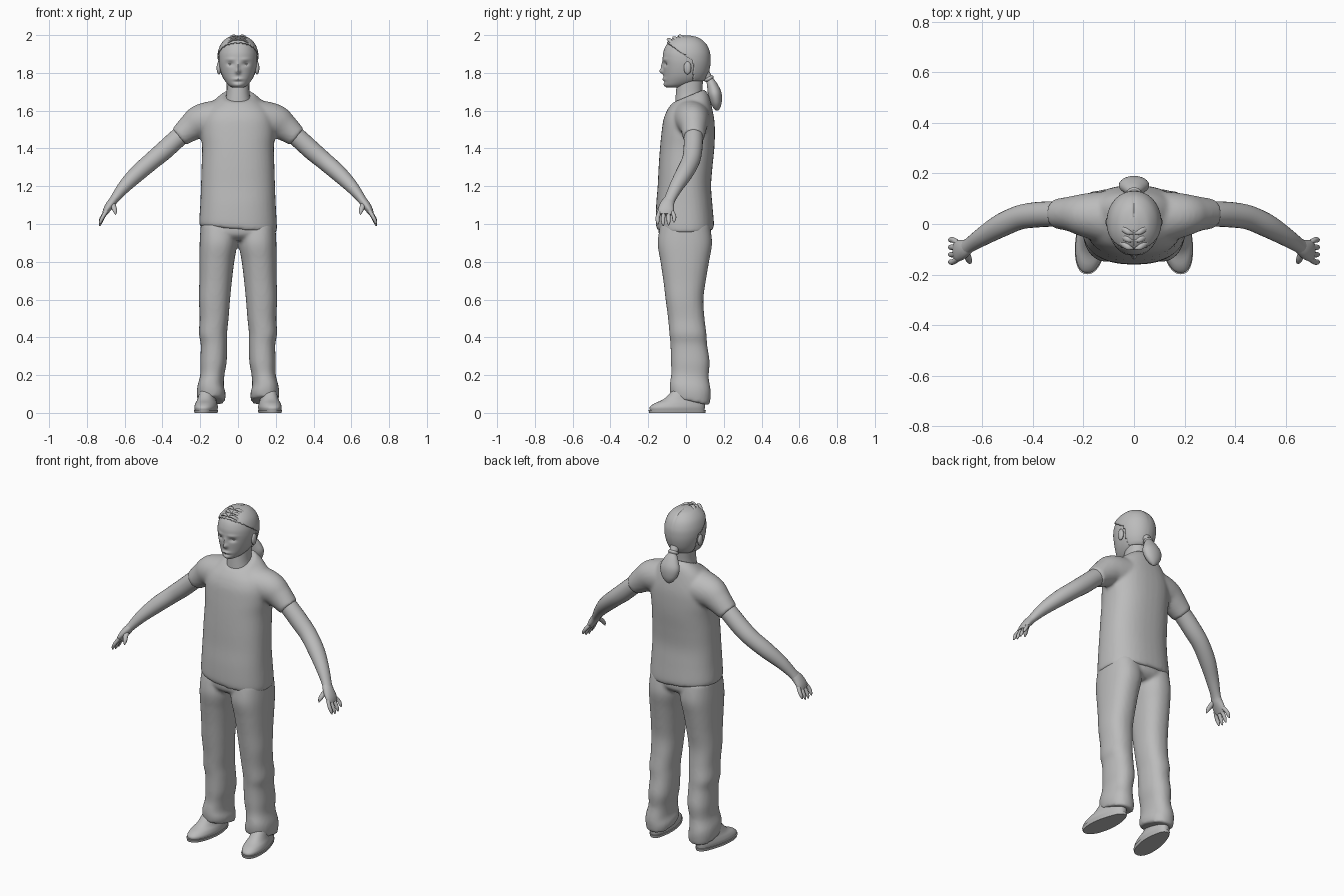
import bpy, bmesh, math
from mathutils import Vector

if "Cube" in bpy.data.objects:
    bpy.data.objects.remove(bpy.data.objects["Cube"])

grey = bpy.data.materials.new("plain_grey")
grey.diffuse_color = (0.5, 0.5, 0.5, 1)
grey.use_nodes = True
grey.node_tree.nodes["Principled BSDF"].inputs["Base Color"].default_value = grey.diffuse_color


def spline(keys, n):
    """Catmull-Rom interpolation of key tuples."""
    w = max(len(k) for k in keys)
    keys = [tuple(k) + (0,) * (w - len(k)) for k in keys]
    out = []
    for i in range(len(keys) - 1):
        p0, p1, p2 = keys[max(i - 1, 0)], keys[i], keys[i + 1]
        p3 = keys[min(i + 2, len(keys) - 1)]
        for s in range(n):
            t = s / n
            out.append(tuple(0.5 * (2 * b + (c - a) * t + (2 * a - 5 * b + 4 * c - d) * t * t
                             + (3 * b - a - 3 * c + d) * t ** 3)
                             for a, b, c, d in zip(p0, p1, p2, p3)))
    return out + [keys[-1]]


def unit_ring(sides, power):
    """Superellipse with radius one."""
    for i in range(sides):
        c, s = math.cos(math.tau * i / sides), math.sin(math.tau * i / sides)
        yield (math.copysign(abs(c) ** (2 / power), c), math.copysign(abs(s) ** (2 / power), s))


def skin(bm, rings):
    """Closed surface through equal rings of points."""
    rows = [[bm.verts.new(p) for p in r] for r in rings]
    for a, b in zip(rows, rows[1:]):
        for i in range(len(a)):
            j = (i + 1) % len(a)
            bm.faces.new((a[i], a[j], b[j], b[i]))
    bm.faces.new(rows[0][::-1])
    bm.faces.new(rows[-1])


def stack(bm, keys, n=5, sides=40, power=2.2):
    """Level rings: z, x0, x1, y0, y1, slope along y, slope along x."""
    keys = [tuple(k) + (0,) * (7 - len(k)) for k in keys]
    rings = []
    for z, x0, x1, y0, y1, sy, sx in spline(keys, n):
        rx, ry = (x1 - x0) / 2, (y1 - y0) / 2
        rings.append([((x0 + x1) / 2 + rx * c, (y0 + y1) / 2 + ry * s, z + sy * ry * s + sx * rx * c)
                      for c, s in unit_ring(sides, power)])
    skin(bm, rings)


def tube(bm, keys, ref=(0, 1, 0), n=5, sides=24):
    """Rings across a path: x, y, z, radius along ref, other radius."""
    pts = spline(keys, n)
    rings = []
    for i, k in enumerate(pts):
        t = (Vector(pts[min(i + 1, len(pts) - 1)][:3]) - Vector(pts[max(i - 1, 0)][:3])).normalized()
        v = t.cross(Vector(ref)).normalized()
        u = v.cross(t)
        rings.append([Vector(k[:3]) + u * k[3] * c + v * k[4] * s for c, s in unit_ring(sides, 2)])
    skin(bm, rings)


def finish(bm, name, mirror=False, voxel=0, angle=50):
    bmesh.ops.recalc_face_normals(bm, faces=bm.faces)
    me = bpy.data.meshes.new(name)
    bm.to_mesh(me)
    bm.free()
    me.materials.append(grey)
    ob = bpy.data.objects.new(name, me)
    bpy.context.collection.objects.link(ob)
    bpy.ops.object.select_all(action='DESELECT')
    ob.select_set(True)
    bpy.context.view_layer.objects.active = ob
    if mirror:
        ob.modifiers.new("mirror", 'MIRROR').use_mirror_merge = False
    if voxel:
        m = ob.modifiers.new("blend", 'REMESH')
        m.mode, m.voxel_size, m.use_smooth_shade = 'VOXEL', voxel, True
        m = ob.modifiers.new("soften", 'SMOOTH')
        m.factor, m.iterations = 0.5, 4
    else:
        bpy.ops.object.shade_smooth_by_angle(angle=math.radians(angle))
    return ob


def ball(name, loc, size, mirror=False):
    bm = bmesh.new()
    bmesh.ops.create_uvsphere(bm, u_segments=20, v_segments=12, radius=1)
    for v in bm.verts:
        v.co = Vector(a * b + c for a, b, c in zip(v.co, size, loc))
    return finish(bm, name, mirror)


# Shirt: body and both sleeves blended together
bm = bmesh.new()
body = [(.972, .203, -.152, .142, 0, -.09), (1.0, .206, -.16, .148, 0, -.06), (1.1, .2, -.158, .14),
        (1.2, .196, -.15, .133), (1.3, .193, -.145, .14), (1.4, .19, -.138, .15),
        (1.48, .195, -.13, .153), (1.55, .19, -.12, .15), (1.61, .165, -.105, .135, .15),
        (1.65, .125, -.09, .12, .3), (1.678, .085, -.07, .097, .42)]
stack(bm, [(k[0], -k[1]) + k[1:] for k in body], power=2.4)
for s in (1, -1):
    tube(bm, [(s * .08, .025, 1.56, .11, .1), (s * .19, .035, 1.545, .088, .092),
              (s * .25, .04, 1.51, .07, .074), (s * .312, .04, 1.46, .058, .056)])
finish(bm, "shirt", voxel=.01)

# Trousers: hips and legs blended together
bm = bmesh.new()
stack(bm, [(.915, -.15, .15, -.11, .1), (.95, -.197, .197, -.145, .132), (1.03, -.19, .19, -.145, .13)])
stack(bm, [(1.0, .01, .197, -.135, .125), (.9, .004, .203, -.15, .138), (.8, .02, .205, -.135, .122),
           (.7, .032, .205, -.12, .105), (.6, .042, .207, -.108, .092), (.5, .05, .203, -.095, .098),
           (.42, .058, .207, -.088, .108), (.36, .058, .197, -.082, .112), (.27, .06, .2, -.08, .125),
           (.2, .072, .2, -.078, .12, -.1), (.14, .075, .215, -.085, .13, -.15),
           (.1, .065, .218, -.086, .13, -.2), (.062, .07, .213, -.08, .124, -.22)], power=2.3)
finish(bm, "trousers", mirror=True, voxel=.01)

# Shoes, turned slightly outward
for name, keys in (("shoe", [(.012, .108, .222, -.19, .098), (.03, .104, .226, -.192, .1),
                             (.05, .108, .222, -.168, .1), (.075, .116, .214, -.115, .095),
                             (.13, .12, .205, -.06, .09)]),
                   ("sole", [(0, .106, .224, -.195, .102), (.016, .102, .228, -.199, .105)])):
    bm = bmesh.new()
    stack(bm, keys, n=4, power=2.3)
    for v in bm.verts:
        v.co.x -= .12 * (v.co.y + .03)
        if v.co.y > -.05:  # narrower heel
            v.co.x += (.165 - v.co.x) * .15 * min(1, (v.co.y + .05) / .1)
    finish(bm, name, mirror=True)

# Arms
bm = bmesh.new()
tube(bm, [(.22, .04, 1.53, .05, .05), (.31, .04, 1.462, .05, .05), (.39, .036, 1.39, .05, .05),
          (.455, .025, 1.335, .048, .047), (.53, -.008, 1.27, .046, .044), (.6, -.05, 1.2, .037, .035),
          (.652, -.084, 1.135, .03, .024), (.672, -.098, 1.105, .034, .022)])
finish(bm, "arm", mirror=True)

# Hands: palm, four fingers and a thumb
bm = bmesh.new()
tube(bm, [(.645, -.08, 1.142, .026, .02), (.672, -.098, 1.108, .036, .023), (.695, -.106, 1.075, .042, .019),
          (.708, -.108, 1.05, .036, .012)])
for i, length in enumerate((.9, 1, .95, .75)):
    y, d = -.138 + i * .021, (i - 1.5) * .008
    tube(bm, [(.697, y, 1.068, .011, .011), (.716, y + d, 1.068 - .035 * length, .011, .01),
              (.727, y + d, 1.068 - .06 * length, .0095, .0085),
              (.732, y + d, 1.068 - .078 * length, .003, .003)], n=4, sides=12)
tube(bm, [(.668, -.1, 1.115, .016, .014), (.658, -.13, 1.09, .014, .012),
          (.651, -.147, 1.068, .011, .01), (.648, -.155, 1.05, .003, .003)], ref=(1, 0, 0), n=4, sides=12)
finish(bm, "hand", mirror=True)

# Neck
bm = bmesh.new()
stack(bm, [(1.6, -.08, .08, -.06, .09), (1.66, -.066, .066, -.056, .088), (1.71, -.06, .06, -.052, .086),
           (1.8, -.062, .062, -.045, .095)])
finish(bm, "neck")

# Head with sculpted face: x, z, width, height, depth of each feature
skull = [(1.722, .028, -.1, -.01), (1.735, .05, -.112, .03), (1.76, .071, -.117, .085),
         (1.79, .086, -.118, .106), (1.83, .097, -.121, .118), (1.87, .102, -.123, .122),
         (1.91, .099, -.12, .118), (1.95, .084, -.102, .1), (1.98, .054, -.064, .066),
         (1.992, .015, -.02, .025)]
skull = [(z, -x, x, y0, y1) for z, x, y0, y1 in skull]
features = [(0, 1.808, .013, .014, -.02), (0, 1.835, .009, .022, -.01), (0, 1.767, .024, .007, -.008),
            (0, 1.735, .022, .012, -.006), (0, 1.752, .022, .005, .004),
            (.04, 1.847, .017, .011, .011), (-.04, 1.847, .017, .011, .011),
            (.04, 1.872, .025, .008, -.004), (-.04, 1.872, .025, .008, -.004)]
bm = bmesh.new()
stack(bm, skull, n=8, sides=96, power=2.1)
for v in bm.verts:
    if v.co.y < -.02:
        v.co.y += sum(d * math.exp(-((v.co.x - x) / w) ** 2 - ((v.co.z - z) / h) ** 2)
                      for x, z, w, h, d in features)
finish(bm, "head")
ball("eye", (.039, -.094, 1.847), (.014, .011, .008), True)
ball("ear", (.101, .008, 1.826), (.012, .02, .034), True)

# Hair pulled back: a shell over the back and top of the skull
bm = bmesh.new()
stack(bm, skull, n=8, sides=96, power=2.1)
for v in bm.verts:
    v.co = Vector((v.co.x * 1.07, v.co.y * 1.07, 1.86 + (v.co.z - 1.86) * 1.04))
    v.co.z -= .004 * math.exp(-(v.co.x / .004) ** 2)  # centre parting
bmesh.ops.delete(bm, geom=[v for v in bm.verts if v.co.z < 1.755 or
                           v.co.y < .035 - 1.4 * max(0, v.co.z - 1.86)], context='VERTS')
hair = finish(bm, "hair")
shell = hair.modifiers.new("thickness", 'SOLIDIFY')
shell.thickness, shell.offset = .008, -1

# Front strands sweeping back from the parting
bm = bmesh.new()
for j in range(3):
    y = -.085 + j * .03
    z = 1.974 + j * .009
    tube(bm, [(.004, y - .012, z, .004, .003), (.025, y - .006, z + .004, .011, .007),
              (.052, y + .012, z - .014, .01, .006), (.075, y + .04, z - .038, .003, .003)], n=4, sides=10)
finish(bm, "front_strand", mirror=True)

# Ponytail and its tie
bm = bmesh.new()
tube(bm, [(0, .1, 1.8, .03, .025), (0, .123, 1.768, .024, .02), (0, .138, 1.735, .042, .028),
          (0, .152, 1.69, .06, .036), (0, .16, 1.645, .05, .03), (0, .164, 1.615, .028, .018),
          (0, .166, 1.6, .006, .005)], ref=(1, 0, 0))
finish(bm, "ponytail")
bm = bmesh.new()
tube(bm, [(0, .117, 1.777, .024, .02), (0, .121, 1.77, .03, .027), (0, .126, 1.761, .025, .021)], ref=(1, 0, 0))
finish(bm, "hair_tie")
